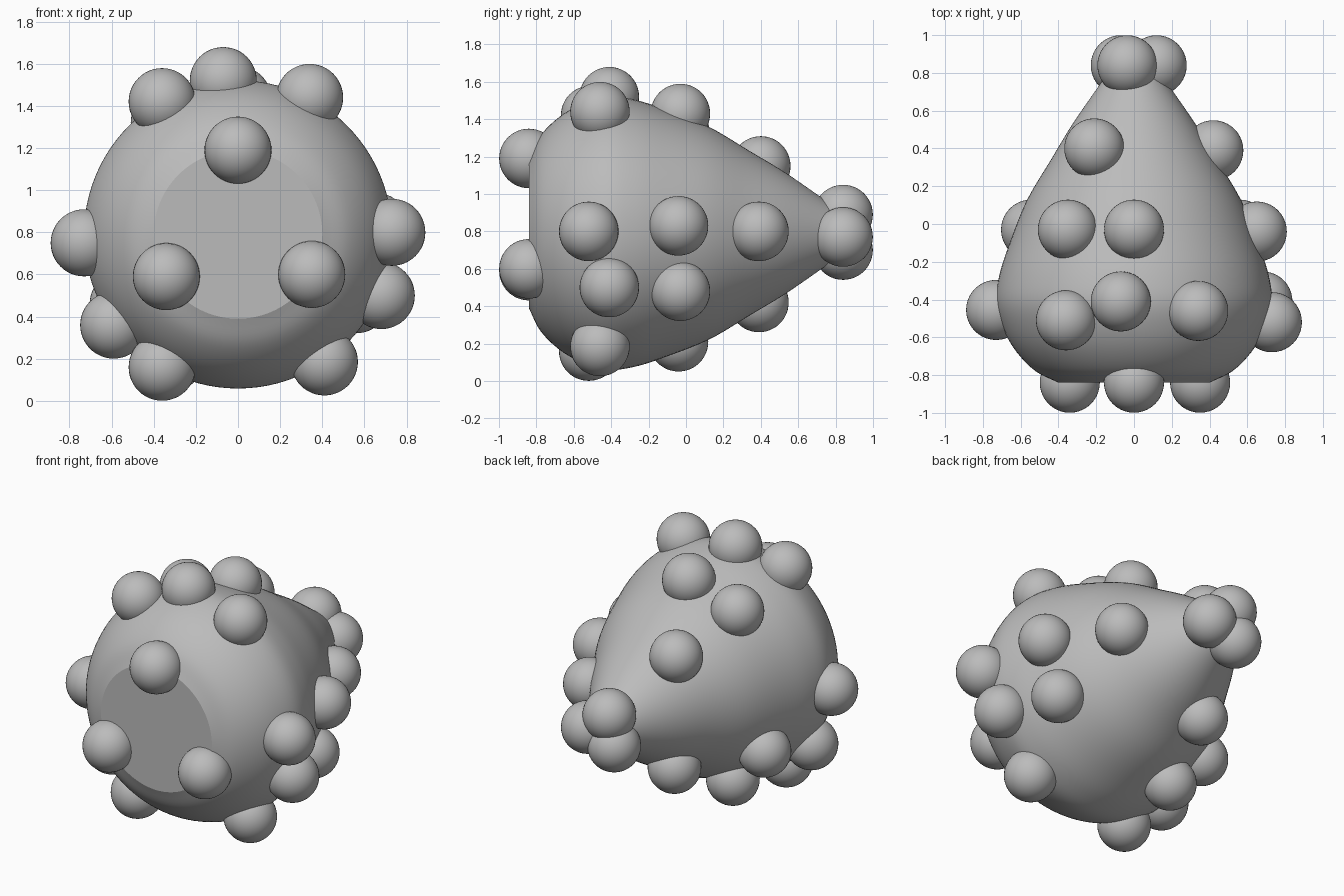
import bpy, bmesh, math
from mathutils import Vector

cube = bpy.data.objects.get("Cube")
if cube:
    bpy.data.objects.remove(cube, do_unlink=True)

grey = bpy.data.materials.new("plain grey")
grey.use_nodes = True
COLOUR = (0.5, 0.5, 0.5, 1)
grey.diffuse_color = COLOUR
grey.node_tree.nodes["Principled BSDF"].inputs["Base Color"].default_value = COLOUR

AXIS_Z = 0.79
SIDES = 96
STEPS = 5
KNOB_RADIUS = 0.159


def add_object(name, bm):
    mesh = bpy.data.meshes.new(name)
    bm.to_mesh(mesh)
    bm.free()
    mesh.materials.append(grey)
    obj = bpy.data.objects.new(name, mesh)
    bpy.context.collection.objects.link(obj)
    return obj


def smooth_curve(points):
    """Catmull-Rom curve through the profile points."""
    pts = [Vector(p) for p in points]
    pts = [2 * pts[0] - pts[1]] + pts + [2 * pts[-1] - pts[-2]]
    out = []
    for a, b, c, d in zip(pts, pts[1:], pts[2:], pts[3:]):
        for i in range(STEPS):
            t = i / STEPS
            out.append(0.5 * (2 * b + (c - a) * t + (2 * a - 5 * b + 4 * c - d) * t**2
                              + (3 * b - a - 3 * c + d) * t**3))
    return out + [pts[-2]]


# Body: a profile of (y, radius) turned around the y axis, with flat ends
profile = smooth_curve([
    (-0.84, 0.40), (-0.78, 0.52), (-0.68, 0.62), (-0.56, 0.69),
    (-0.42, 0.73), (-0.28, 0.715), (-0.12, 0.665), (0.12, 0.57),
    (0.34, 0.44), (0.53, 0.325), (0.74, 0.18), (0.84, 0.11)])
bm = bmesh.new()
rings = []
for y, r in profile:
    angles = [math.tau * i / SIDES for i in range(SIDES)]
    rings.append([bm.verts.new((r * math.cos(a), y, AXIS_Z + r * math.sin(a))) for a in angles])
for low, high in zip(rings, rings[1:]):
    for i in range(SIDES):
        j = (i + 1) % SIDES
        bm.faces.new((low[i], low[j], high[j], high[i])).smooth = True
bm.faces.new(rings[0])
bm.faces.new(rings[-1])
bmesh.ops.recalc_face_normals(bm, faces=bm.faces)
add_object("body", bm)

# Knobs: equal balls half sunk into the body, grouped by region
knobs = {
    "front_knob": [(0, -0.84, 1.19), (-0.34, -0.84, 0.59), (0.35, -0.84, 0.60)],
    "top_knob": [(-0.07, -0.41, 1.52), (0.34, -0.46, 1.44), (-0.36, -0.51, 1.42),
                 (0, -0.03, 1.43), (-0.35, -0.03, 1.32), (-0.21, 0.40, 1.15)],
    "left_knob": [(0.73, -0.52, 0.80), (0.65, -0.04, 0.83), (0.42, 0.39, 0.80),
                  (0.68, -0.41, 0.50), (0.56, -0.03, 0.48)],
    "right_knob": [(-0.73, -0.455, 0.75), (-0.59, -0.45, 0.36), (-0.545, -0.03, 0.46)],
    "bottom_knob": [(0.41, -0.46, 0.185), (-0.36, -0.52, 0.16),
                    (-0.31, -0.04, 0.21), (-0.19, 0.39, 0.42)],
    "tail_knob": [(-0.035, 0.84, 0.89), (0.12, 0.84, 0.77), (-0.07, 0.84, 0.70)],
}
for name, centres in knobs.items():
    for number, centre in enumerate(centres, 1):
        bm = bmesh.new()
        bmesh.ops.create_uvsphere(bm, u_segments=40, v_segments=24, radius=KNOB_RADIUS)
        for face in bm.faces:
            face.smooth = True
        add_object(f"{name}_{number}", bm).location = centre
